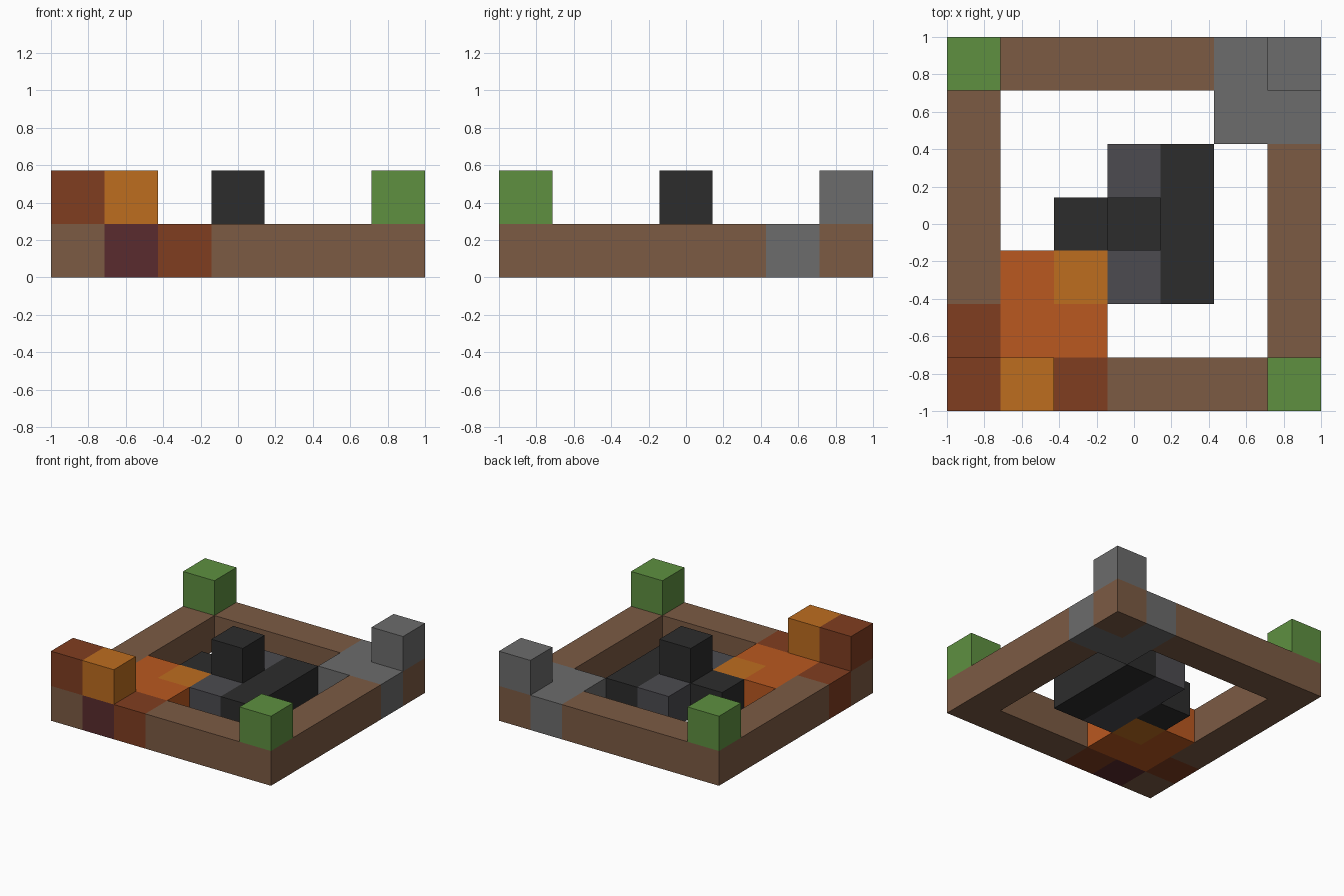
import bpy
import bmesh
from mathutils import Vector

default = bpy.data.objects.get("Cube")
if default:
    bpy.data.objects.remove(default, do_unlink=True)

GRID = 7
CELL = 2 / GRID


def linear(c):
    c /= 255
    return c / 12.92 if c <= 0.04045 else ((c + 0.055) / 1.055) ** 2.4


def material(name, hex_code):
    rgb = [linear(v) for v in bytes.fromhex(hex_code)]
    mat = bpy.data.materials.new(name)
    mat.use_nodes = True
    mat.diffuse_color = (*rgb, 1)
    bsdf = mat.node_tree.nodes["Principled BSDF"]
    bsdf.inputs["Base Color"].default_value = (*rgb, 1)
    bsdf.inputs["Roughness"].default_value = 0.9
    return mat


wood = material("wood brown", "7C5B44")
leaf = material("leaf green", "5E9040")
stone = material("stone grey", "6C6C6C")
slate = material("slate grey", "4C4B50")
coal = material("coal black", "2C2C2C")
ember = material("ember orange", "BA5820")
amber = material("amber", "BD6D1F")
rust = material("rust red", "803D20")
maroon = material("maroon", "5A2B2E")


def block(name, mat, column, row, layer=0, wide=1, deep=1):
    """Box covering a run of grid cells, counted from the front at -x."""
    size = Vector((wide, deep, 1)) * CELL
    corner = Vector((column * CELL - 1, row * CELL - 1, layer * CELL))
    bm = bmesh.new()
    bmesh.ops.create_cube(bm, size=1)
    bmesh.ops.scale(bm, vec=size, verts=bm.verts)
    bmesh.ops.translate(bm, vec=corner + size / 2, verts=bm.verts)
    mesh = bpy.data.meshes.new(name)
    bm.to_mesh(mesh)
    bm.free()
    mesh.materials.append(mat)
    bpy.context.collection.objects.link(bpy.data.objects.new(name, mesh))


# Square wooden frame, broken where coloured blocks replace it
block("front_beam", wood, 3, 0, wide=4)
block("back_beam", wood, 0, 6, wide=5)
block("right_beam", wood, 0, 2, deep=4)
block("left_beam", wood, 6, 1, deep=4)
block("front_corner", wood, 0, 0)
block("back_corner", wood, 6, 6)

# Leafy corner posts
block("back_leaf_post", leaf, 0, 6, layer=1)
block("front_leaf_post", leaf, 6, 0, layer=1)

# Stone corner
block("stone_back", stone, 5, 6)
block("stone_inner", stone, 5, 5)
block("stone_side", stone, 6, 5)
block("stone_post", stone, 6, 6, layer=1)

# Fiery corner
block("maroon_block", maroon, 1, 0)
block("rust_front", rust, 2, 0)
block("rust_side", rust, 0, 1)
block("rust_post", rust, 0, 0, layer=1)
block("amber_post", amber, 1, 0, layer=1)
block("ember_slab", ember, 1, 1, wide=2)
block("ember_block", ember, 1, 2)
block("amber_block", amber, 2, 2)

# Dark centrepiece
block("slate_core", slate, 3, 2, deep=3)
block("coal_bar", coal, 4, 2, deep=3)
block("coal_side", coal, 2, 3)
block("coal_post", coal, 3, 3, layer=1)
